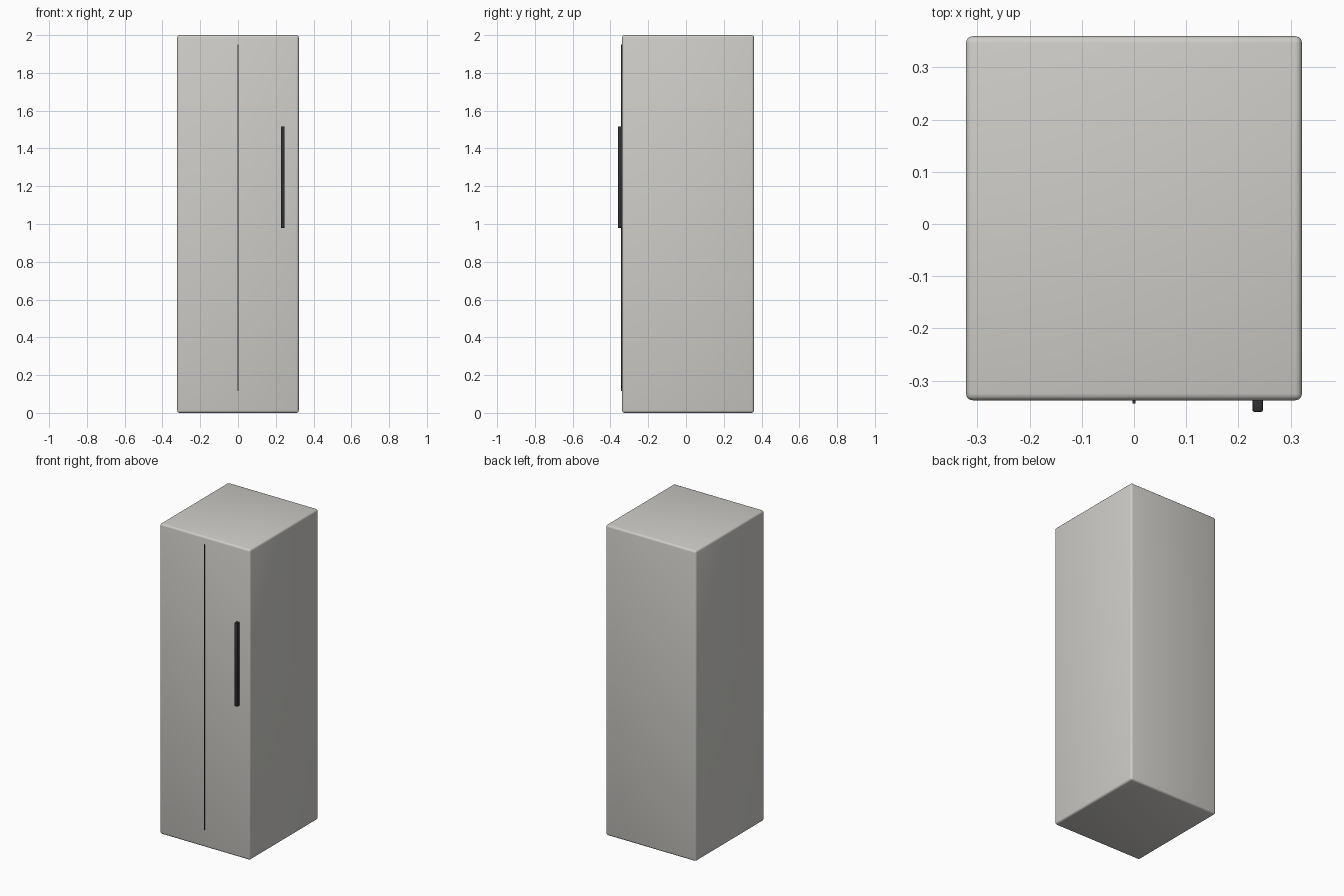
import bpy
import math

if "Cube" in bpy.data.objects:
    bpy.data.objects.remove(bpy.data.objects["Cube"])


def material(name, color):
    m = bpy.data.materials.new(name)
    m.diffuse_color = (*color, 1)
    m.use_nodes = True
    m.node_tree.nodes["Principled BSDF"].inputs["Base Color"].default_value = m.diffuse_color
    return m


def box(name, x, y, z, bevel=0, segments=2, mat=None):
    """Box from (min, max) extents with optional rounded edges."""
    bpy.ops.mesh.primitive_cube_add(size=1, location=[sum(r) / 2 for r in (x, y, z)])
    ob = bpy.context.object
    ob.name = name
    ob.scale = [r[1] - r[0] for r in (x, y, z)]
    bpy.ops.object.transform_apply(location=False, rotation=False, scale=True)
    if bevel:
        mod = ob.modifiers.new("rounded_edges", 'BEVEL')
        mod.width = bevel
        mod.segments = segments
        bpy.ops.object.modifier_apply(modifier=mod.name)
        bpy.ops.object.shade_smooth_by_angle(angle=math.radians(35))
    if mat:
        ob.data.materials.append(mat)
    return ob


casing = material("casing_grey", (0.62, 0.61, 0.58))
dark = material("dark_trim", (0.03, 0.03, 0.035))

# Tall cabinet body
box("cabinet_body", (-0.322, 0.322), (-0.338, 0.36), (0, 2), 0.013, 3, casing)

# Thin vertical line down the middle of the front
box("door_seam", (-0.003, 0.003), (-0.344, -0.334), (0.115, 1.95), mat=dark)

# Vertical bar handle on the right of the front
box("door_handle", (0.227, 0.247), (-0.36, -0.336), (0.978, 1.517), 0.003, 2, dark)
